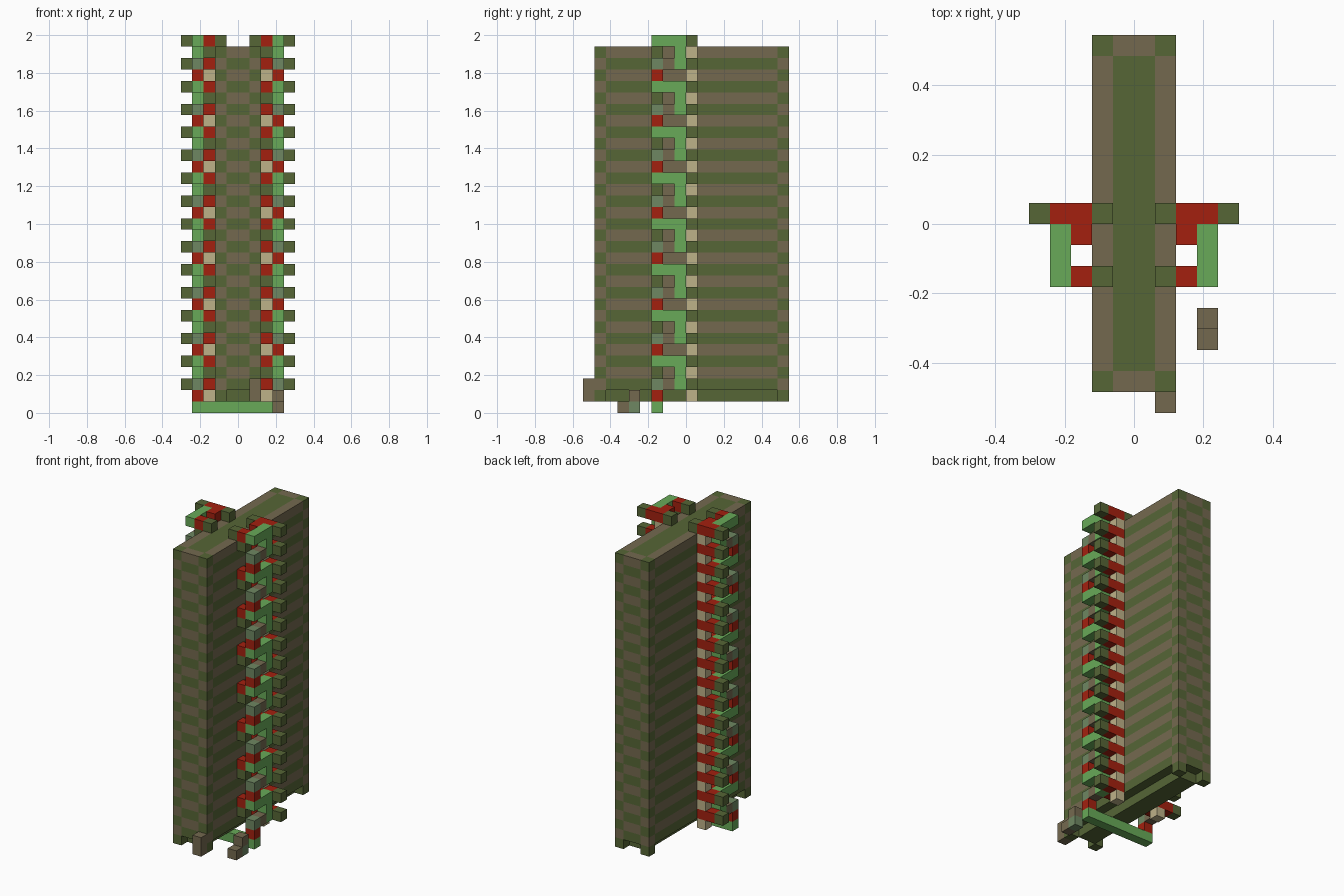
import bpy, bmesh
from mathutils import Vector

U = 2 / 33                                   # edge of one block
ORIGIN = Vector((-5, -9, 0))                 # block grid corner

cube = bpy.data.objects.get("Cube")
if cube:
    bpy.data.objects.remove(cube, do_unlink=True)


def linear(c):
    c /= 255
    return c / 12.92 if c <= 0.04045 else ((c + 0.055) / 1.055) ** 2.4


def material(name, r, g, b):
    m = bpy.data.materials.new(name)
    m.use_nodes = True
    color = (linear(r), linear(g), linear(b), 1)
    m.diffuse_color = color
    m.node_tree.nodes["Principled BSDF"].inputs["Base Color"].default_value = color
    return m


MOSS, BROWN, RED, LEAF, TAN, SAGE = range(6)
MATERIALS = [
    material("moss green", 86, 102, 54),
    material("earth brown", 116, 105, 79),
    material("brick red", 164, 32, 15),
    material("leaf green", 104, 170, 88),
    material("tan", 190, 178, 137),
    material("sage", 110, 135, 98),
]


def add_box(bm, lo, size, mat):
    """Add a box given in block units."""
    lo, size = Vector(lo), Vector(size)
    verts = bmesh.ops.create_cube(bm, size=1)["verts"]
    for v in verts:
        v.co = ((v.co + Vector((0.5, 0.5, 0.5))) * size + lo + ORIGIN) * U
    for f in {f for v in verts for f in v.link_faces}:
        f.material_index = mat


def finish(name, bm):
    mesh = bpy.data.meshes.new(name)
    bm.to_mesh(mesh)
    bm.free()
    for m in MATERIALS:
        mesh.materials.append(m)
    bpy.context.collection.objects.link(bpy.data.objects.new(name, mesh))


def part(name, boxes, mirrored=False):
    bm = bmesh.new()
    for (x, y, z), size, mat in boxes:
        if mirrored:
            x = 10 - x - size[0]
        add_box(bm, (x, y, z), size, mat)
    finish(name, bm)


# Main slab: one block sliced on the grid, coloured in alternating layers
bm = bmesh.new()
add_box(bm, (3, 1, 2), (4, 17, 30), MOSS)
cuts = [(0, 4), (0, 6), (1, 2), (1, 17)] + [(2, z) for z in range(3, 32)]
for axis, pos in cuts:
    normal, point = Vector((0, 0, 0)), Vector((0, 0, 0))
    normal[axis] = 1
    point[axis] = (pos + ORIGIN[axis]) * U
    bmesh.ops.bisect_plane(bm, geom=bm.verts[:] + bm.edges[:] + bm.faces[:],
                           plane_co=point, plane_no=normal)
bm.normal_update()
for f in bm.faces:
    cell = f.calc_center_median() / U - ORIGIN - f.normal * 0.5
    outer_x = not 4 < cell.x < 6
    outer_y = not 2 < cell.y < 17
    odd = int(cell.z) % 2 == 1
    if outer_x and outer_y:
        f.material_index = MOSS if odd else BROWN
    elif outer_x or outer_y:
        f.material_index = BROWN if odd else MOSS
finish("slab", bm)

# Underside: centre runner and four corner feet
part("base_runner", [((4, 2, 1), (2, 15, 1), MOSS)])
part("corner_feet", [((x, y, 1), (1, 1, 1), MOSS) for x in (3, 6) for y in (1, 17)])

# Small pieces near the front and the bar joining both side columns
part("front_peg", [((6, 0, 1), (1, 1, 2), BROWN)])
part("loose_step", [((8, 3, 0), (1, 1, 1), BROWN),
                    ((8, 4, 0), (1, 1, 1), SAGE),
                    ((8, 4, 1), (1, 1, 1), BROWN)])
part("cross_bar", [((1, 6, 0), (8, 1, 1), LEAF)])

# Side columns, mirrored left and right
ONE = (1, 1, 1)
for side, mirrored in (("left", False), ("right", True)):
    rungs, posts, links = [], [], []
    for z in range(1, 33):
        phase = z % 4
        if z % 2:
            posts.append(((7, 9, z), ONE, TAN))
        else:
            rungs += [((7, 9, z), (2, 1, 1), RED), ((9, 9, z), ONE, MOSS),
                      ((7, 8, z), ONE, RED)]
        if phase == 0:
            links += [((8, 6, z), (1, 3, 1), LEAF), ((7, 6, z), ONE, RED)]
        elif phase == 1:
            links.append(((8, 6, z), ONE, RED))
        elif phase == 2:
            links += [((8, 6, z), ONE, SAGE), ((8, 7, z), ONE, BROWN),
                      ((8, 8, z), ONE, LEAF)]
        else:
            links += [((8, 8, z), ONE, LEAF), ((7, 6, z), ONE, MOSS)]
    part(side + "_rungs", rungs, mirrored)
    part(side + "_post", posts, mirrored)
    part(side + "_links", links, mirrored)
    part(side + "_top_caps", [((6, y, 32), ONE, MOSS) for y in (6, 9)], mirrored)
